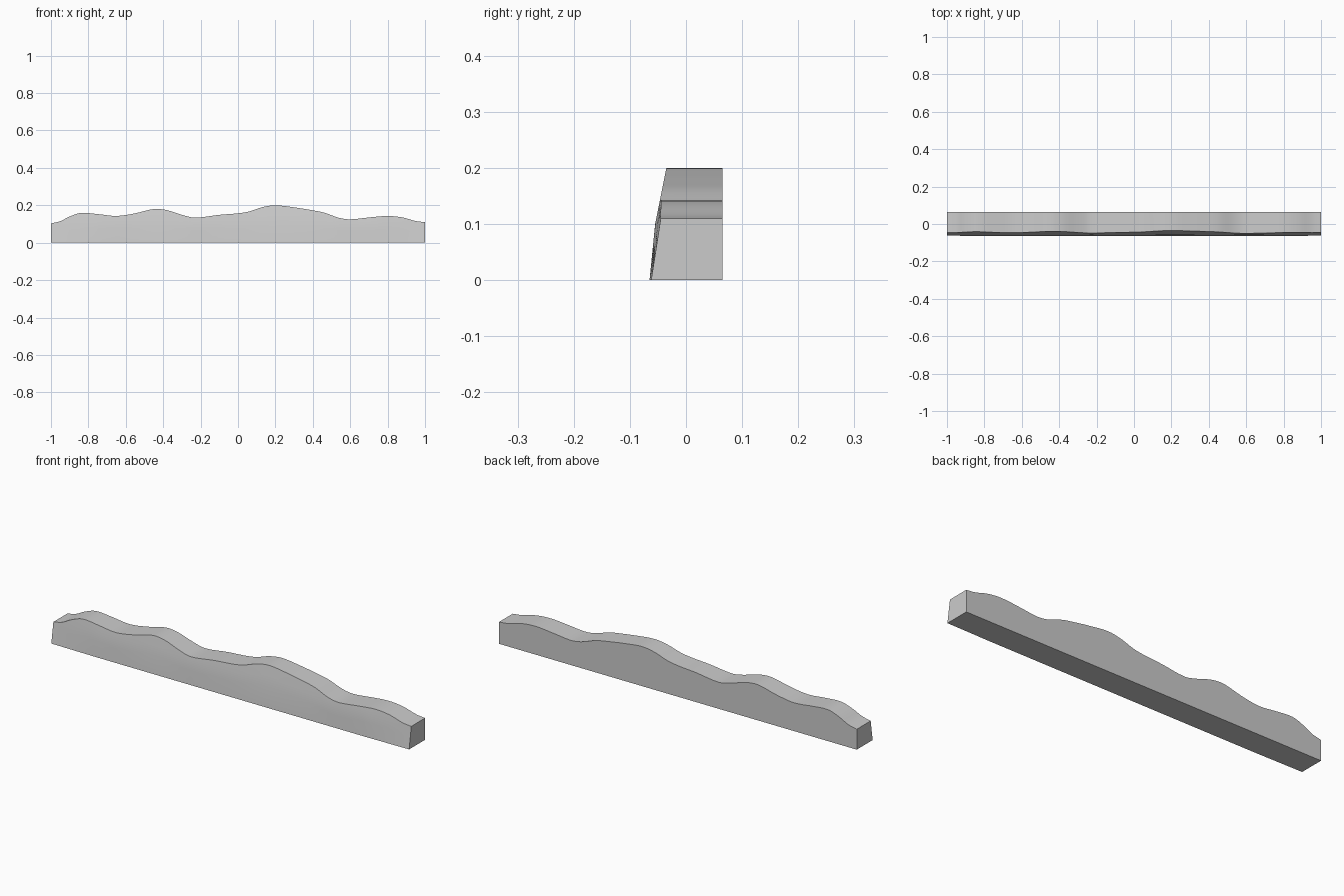
import bpy, bmesh, math

cube = bpy.data.objects.get("Cube")
if cube:
    bpy.data.objects.remove(cube)

BACK = 0.065
# Ridge line: x, height
RIDGE = [(-1, .103), (-.95, .115), (-.9, .14), (-.84, .159), (-.75, .153), (-.65, .143),
         (-.55, .157), (-.45, .18), (-.38, .174), (-.3, .149), (-.23, .134), (-.1, .149),
         (0, .157), (.06, .167), (.13, .19), (.2, .2), (.3, .189), (.4, .173), (.46, .161),
         (.54, .133), (.6, .125), (.7, .135), (.8, .143), (.88, .135), (.95, .116), (1, .11)]


def slope(i):
    a, b = RIDGE[max(i - 1, 0)], RIDGE[min(i + 1, len(RIDGE) - 1)]
    return (b[1] - a[1]) / (b[0] - a[0])


def ridge_points(steps=4):
    """Smooth the ridge with cubic Hermite spans."""
    for i in range(len(RIDGE) - 1):
        (x0, z0), (x1, z1) = RIDGE[i], RIDGE[i + 1]
        w = x1 - x0
        for s in range(steps):
            t = s / steps
            h = t * t * (3 - 2 * t)
            z = (z0 * (1 - h) + z1 * h + w * slope(i) * t * (1 - t) ** 2
                 - w * slope(i + 1) * t * t * (1 - t))
            yield x0 + w * t, z
    yield RIDGE[-1]


def front_y(x, z):
    """Front face leans back, bulging slightly toward the middle."""
    end = -.062 + .155 * z
    middle = -.065 + .1 * z + .1 * max(z - .1, 0)
    k = min(1, (1 - abs(x)) / .25)
    return end + (middle - end) * k


# Cross-sections swept along the ridge
bm = bmesh.new()
rings = []
for x, z in ridge_points():
    section = [(BACK, 0), (BACK, z)]
    section += [(front_y(x, z * f), z * f) for f in (1, .75, .5, 0)]
    rings.append([bm.verts.new((x, y, h)) for y, h in section])
for a, b in zip(rings, rings[1:]):
    for j in range(len(a)):
        k = (j + 1) % len(a)
        bm.faces.new((a[j], a[k], b[k], b[j]))
bm.faces.new(rings[0])
bm.faces.new(rings[-1][::-1])
bmesh.ops.recalc_face_normals(bm, faces=bm.faces)

mesh = bpy.data.meshes.new("wavy_bank")
bm.to_mesh(mesh)
bm.free()
bank = bpy.data.objects.new("wavy_bank", mesh)
bpy.context.collection.objects.link(bank)

# Plain grey material
grey = bpy.data.materials.new("light_grey")
grey.use_nodes = True
colour = (.6, .6, .6, 1)
grey.diffuse_color = colour
grey.node_tree.nodes["Principled BSDF"].inputs["Base Color"].default_value = colour
mesh.materials.append(grey)

# Smooth waves, crisp edges
bpy.ops.object.select_all(action='DESELECT')
bank.select_set(True)
bpy.context.view_layer.objects.active = bank
bpy.ops.object.shade_smooth_by_angle(angle=math.radians(30))
